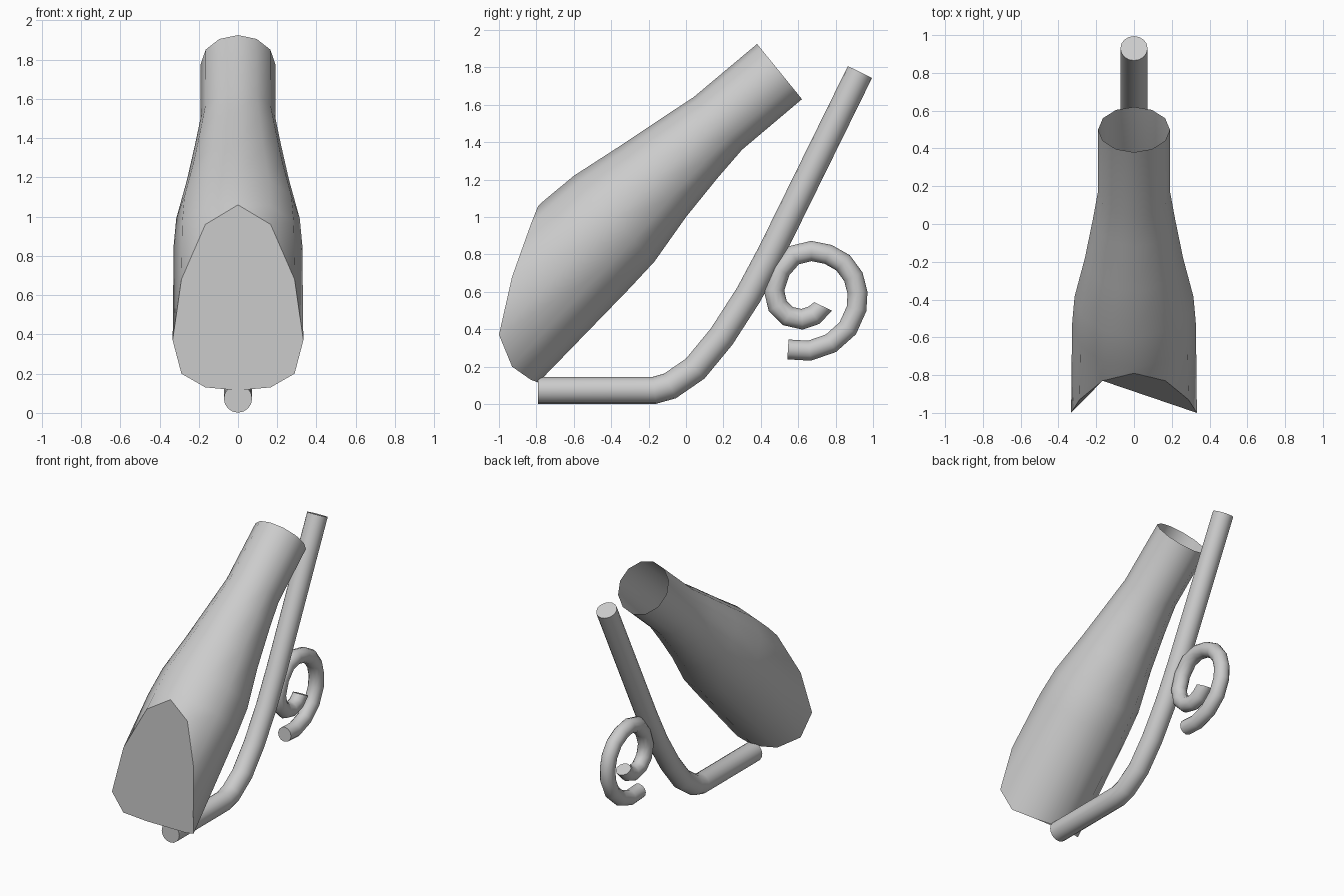
import bpy, bmesh, math
from mathutils import Vector

if "Cube" in bpy.data.objects:
    bpy.data.objects.remove(bpy.data.objects["Cube"])

grey = bpy.data.materials.new("light_grey")
grey.diffuse_color = (0.6, 0.6, 0.6, 1)
grey.use_nodes = True
grey.node_tree.nodes["Principled BSDF"].inputs["Base Color"].default_value = grey.diffuse_color


def skin(name, rings, start=None, end=None):
    """Join rings of points into a tube; start/end choose the cap winding (None = open)."""
    bm = bmesh.new()
    loops = [[bm.verts.new(p) for p in ring] for ring in rings]
    n = len(loops[0])
    for a, b in zip(loops, loops[1:]):
        for i in range(n):
            j = (i + 1) % n
            bm.faces.new((a[i], a[j], b[j], b[i]))
    for loop, step in ((loops[0], start), (loops[-1], end)):
        if step:
            bm.faces.new(loop[::step])
    mesh = bpy.data.meshes.new(name)
    bm.to_mesh(mesh)
    bm.free()
    mesh.materials.append(grey)
    obj = bpy.data.objects.new(name, mesh)
    bpy.context.collection.objects.link(obj)
    bpy.ops.object.select_all(action='DESELECT')
    obj.select_set(True)
    bpy.context.view_layer.objects.active = obj
    bpy.ops.object.shade_smooth_by_angle(angle=math.radians(40))
    return obj


def tube(name, path, r, sides, t_end=None):
    """Sweep a circle along a (y, z) path in the x = 0 plane."""
    pts = [Vector((0, y, z)) for y, z in path]
    dirs = [(b - a).normalized() for a, b in zip(pts, pts[1:])]
    rings = []
    for i, p in enumerate(pts):
        d0, d1 = dirs[max(i - 1, 0)], dirs[min(i, len(dirs) - 1)]
        t = (d0 + d1).normalized()
        if t_end and i == len(pts) - 1:
            t = Vector((0, *t_end)).normalized()
        up = Vector((0, -t.z, t.y))
        stretch = 1 / max(t.dot(d1), 0.8) if 0 < i < len(pts) - 1 else 1
        rings.append([p + r * (math.cos(a) * up * stretch + math.sin(a) * Vector((1, 0, 0)))
                      for a in (math.tau * k / sides for k in range(sides))])
    return skin(name, rings, -1, 1)


# Bottle: slanted 12-sided body, scooped base, open mouth
SIDES = 12
base_half = [(-.79, 1.06), (-.83, .96), (-.93, .68), (-1.0, .37),
             (-.93, .20), (-.83, .13), (-.79, .115)]
base = []
for k in range(SIDES):
    y, z = base_half[k if k <= 6 else SIDES - k]
    base.append((.333 * math.sin(math.tau * k / SIDES), y, z))
# (upper y, upper z, lower y, lower z) of each ring up the neck
profile = [(-.76, 1.087, -.30, .62), (-.60, 1.22, -.17, .76), (-.36, 1.375, 0, 1.0),
           (-.12, 1.535, .17, 1.21), (.04, 1.64, .30, 1.36), (.38, 1.925, .62, 1.63)]
rings = [base]
for uy, uz, ly, lz in profile:
    top, low = Vector((0, uy, uz)), Vector((0, ly, lz))
    mid, up = (top + low) / 2, (top - low) / 2
    rings.append([mid + math.cos(a) * up + Vector((up.length * math.sin(a), 0, 0))
                  for a in (math.tau * k / SIDES for k in range(SIDES))])
skin("bottle", rings, start=1)   # base faces inward

# Bent stand rod: flat foot, curve, straight rise
tube("stand_rod", [(-.79, .073), (-.17, .073), (-.085, .097), (.05, .19), (.19, .36),
                   (.335, .585), (.455, .81), (.93, 1.775)], .072, 16)

# Scroll behind the rod
tube("scroll", [(.545, .292), (.66, .285), (.775, .325), (.865, .405), (.912, .51),
                (.917, .595), (.895, .68), (.84, .755), (.76, .80), (.67, .818),
                (.575, .795), (.505, .715), (.47, .61), (.49, .525), (.545, .47),
                (.62, .453), (.685, .475), (.733, .522)], .053, 12, t_end=(.045, .095))
